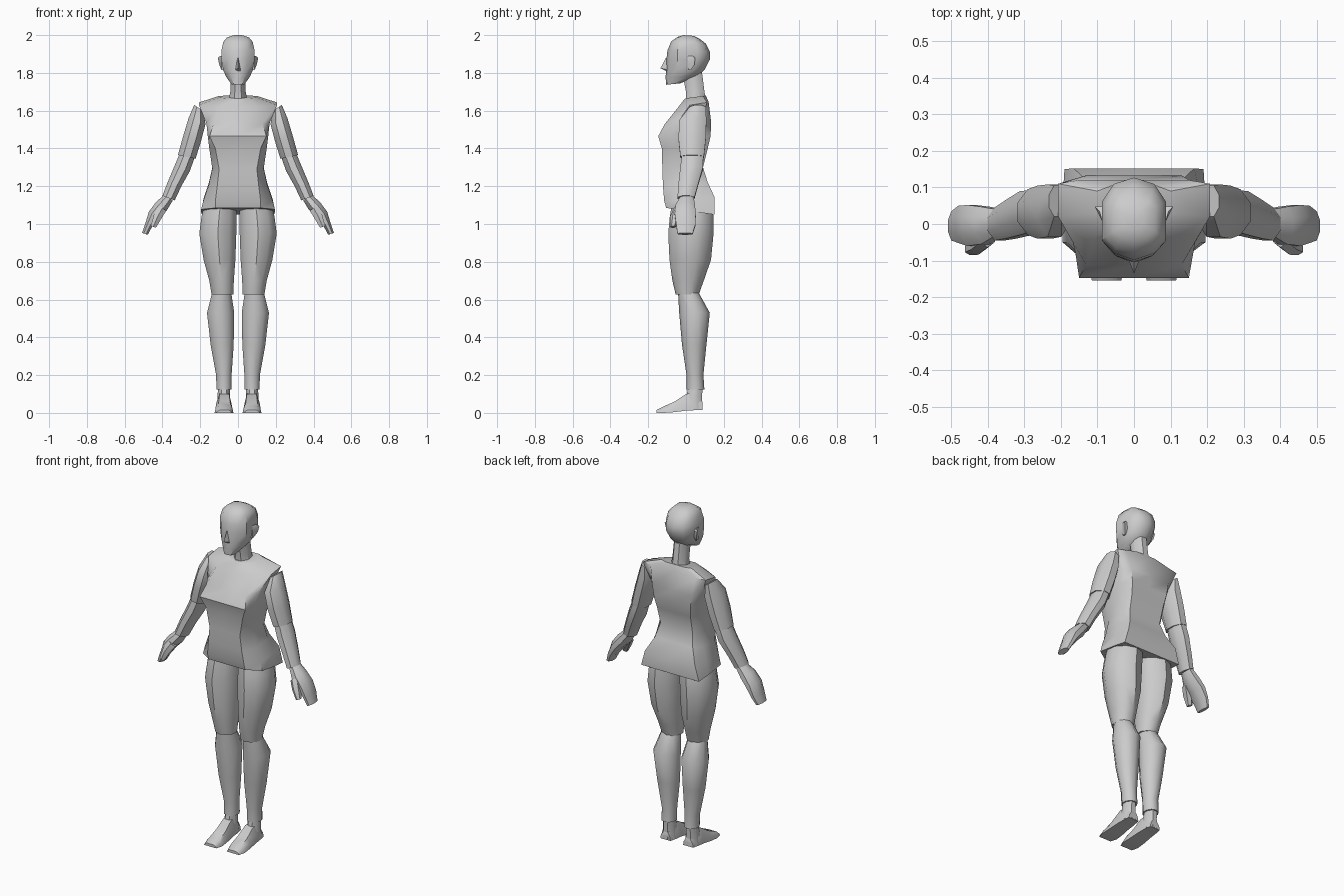
import bpy, bmesh, math

skin = bpy.data.materials.new("light_grey")
skin.diffuse_color = (0.6, 0.6, 0.6, 1)


def loft(name, rings, mirror=False, angle=40):
    """Skin a list of equal-length point rings and cap both ends."""
    bm = bmesh.new()
    loops = [[bm.verts.new(p) for p in ring] for ring in rings]
    n = len(loops[0])
    for a, b in zip(loops, loops[1:]):
        for i in range(n):
            j = (i + 1) % n
            bm.faces.new((a[i], a[j], b[j], b[i]))
    bm.faces.new(loops[0])
    bm.faces.new(loops[-1])
    bmesh.ops.recalc_face_normals(bm, faces=bm.faces)
    me = bpy.data.meshes.new(name)
    bm.to_mesh(me)
    bm.free()
    ob = bpy.data.objects.new(name, me)
    bpy.context.collection.objects.link(ob)
    me.materials.append(skin)
    bpy.ops.object.select_all(action='DESELECT')
    bpy.context.view_layer.objects.active = ob
    ob.select_set(True)
    bpy.ops.object.shade_smooth_by_angle(angle=math.radians(angle))
    if mirror:
        ob.modifiers.new("mirror", 'MIRROR').use_mirror_merge = False
    return ob


def body_ring(zf, zb, yf, yb, fw, sw, bw, y1, y2, keel=0.0):
    """Ten-sided ring: flat front and back, two side points, tilted from zf to zb."""
    half = [(fw, yf + keel), (sw, y1), (sw, y2), (bw, yb - keel)]
    pts = [(0, yf)] + half + [(0, yb)] + [(-x, y) for x, y in reversed(half)]
    return [(x, y, zf + (zb - zf) * (y - yf) / (yb - yf)) for x, y in pts]


def limb_ring(x0, z0, x1, z1, y0, y1, n=8):
    """Oval ring spanning x0..x1 and y0..y1, tilted from z0 to z1."""
    pts = []
    for i in range(n):
        a = 2 * math.pi * (i + 0.5) / n
        u = 0.5 + 0.5 * math.cos(a) / math.cos(math.pi / n)
        v = 0.5 + 0.5 * math.sin(a) / math.cos(math.pi / n)
        pts.append((x0 + (x1 - x0) * u, y0 + (y1 - y0) * v, z0 + (z1 - z0) * u))
    return pts


def limb(name, rows, n=8, angle=40):
    return loft(name, [limb_ring(*r, n) for r in rows], True, angle)


# Torso, from hem to neckline
loft("torso", [body_ring(*r) for r in [
    (1.085, 1.05, -0.105, 0.15, 0.12, 0.195, 0.19, -0.05, 0.07),
    (1.12, 1.14, -0.115, 0.152, 0.12, 0.183, 0.165, -0.05, 0.07),
    (1.20, 1.22, -0.122, 0.115, 0.11, 0.155, 0.125, -0.05, 0.06),
    (1.29, 1.30, -0.125, 0.09, 0.10, 0.136, 0.105, -0.05, 0.05),
    (1.40, 1.40, -0.128, 0.115, 0.12, 0.152, 0.11, -0.06, 0.06),
    (1.465, 1.465, -0.147, 0.13, 0.15, 0.160, 0.12, -0.08, 0.07),
    (1.53, 1.54, -0.112, 0.133, 0.13, 0.167, 0.13, -0.05, 0.09),
    (1.62, 1.645, -0.04, 0.12, 0.11, 0.207, 0.15, 0.02, 0.11),
    (1.665, 1.68, -0.005, 0.105, 0.06, 0.10, 0.06, 0.03, 0.09)]])

# Neck
loft("neck", [limb_ring(-w, z, w, z, y0, y1) for w, z, y0, y1 in [
    (0.05, 1.65, 0.0, 0.105), (0.041, 1.70, 0.0, 0.098), (0.04, 1.80, -0.02, 0.085)]])

# Head, from chin to crown
loft("head", [body_ring(*r) for r in [
    (1.737, 1.745, -0.105, -0.03, 0.022, 0.035, 0.02, -0.075, -0.05, 0.006),
    (1.775, 1.785, -0.108, 0.07, 0.035, 0.062, 0.035, -0.055, 0.02, 0.014),
    (1.81, 1.82, -0.106, 0.10, 0.045, 0.078, 0.045, -0.05, 0.045, 0.016),
    (1.87, 1.87, -0.104, 0.126, 0.052, 0.088, 0.056, -0.045, 0.06, 0.018),
    (1.92, 1.91, -0.098, 0.127, 0.054, 0.088, 0.056, -0.045, 0.06, 0.018),
    (1.967, 1.955, -0.078, 0.105, 0.05, 0.078, 0.05, -0.035, 0.055, 0.012),
    (1.99, 1.982, -0.045, 0.07, 0.035, 0.058, 0.04, -0.02, 0.045, 0.008),
    (2.0, 1.996, -0.015, 0.04, 0.012, 0.025, 0.015, 0.0, 0.025, 0.002)]])

# Nose wedge
loft("nose", [[(-w, -0.09, z), (w, -0.09, z), (0, y, z + dz)] for w, y, z, dz in [
    (0.018, -0.104, 1.805, 0.004), (0.018, -0.135, 1.815, 0.01),
    (0.007, -0.106, 1.88, 0.0)]], angle=30)

# Ears
loft("ear", [[(0.078, 0.01, z0), (0.088, 0.01, z0), (x, y, z0), (0.08, y, z0)]
             for x, y, z0 in [(0.086, 0.025, 1.815), (0.10, 0.045, 1.845),
                              (0.107, 0.048, 1.88), (0.094, 0.035, 1.89)]], True)

# Arms: x inner, z inner, x outer, z outer, y front, y back
limb("upper_arm", [
    (0.185, 1.60, 0.232, 1.63, 0.02, 0.105),
    (0.172, 1.53, 0.262, 1.56, -0.035, 0.108),
    (0.195, 1.44, 0.292, 1.46, -0.04, 0.105),
    (0.225, 1.345, 0.318, 1.365, -0.03, 0.095)])
limb("forearm", [
    (0.232, 1.345, 0.308, 1.375, -0.022, 0.092),
    (0.255, 1.28, 0.335, 1.31, -0.03, 0.09),
    (0.30, 1.20, 0.373, 1.22, -0.04, 0.065),
    (0.335, 1.125, 0.40, 1.15, -0.045, 0.045)])
limb("hand", [
    (0.345, 1.125, 0.39, 1.155, -0.03, 0.04),
    (0.375, 1.075, 0.435, 1.115, -0.055, 0.047),
    (0.415, 1.035, 0.472, 1.065, -0.06, 0.052),
    (0.455, 0.985, 0.49, 1.005, -0.052, 0.05),
    (0.478, 0.943, 0.508, 0.953, -0.045, 0.035)])
limb("thumb", [
    (0.38, 1.07, 0.42, 1.10, -0.06, -0.01),
    (0.405, 1.03, 0.445, 1.05, -0.08, -0.03),
    (0.435, 0.98, 0.462, 0.99, -0.083, -0.055)], 6)

# Legs
limb("thigh", [
    (0.008, 1.10, 0.178, 1.10, -0.07, 0.13),
    (0.008, 1.04, 0.193, 1.04, -0.08, 0.14),
    (0.009, 0.95, 0.205, 0.95, -0.088, 0.14),
    (0.014, 0.81, 0.182, 0.81, -0.082, 0.127),
    (0.022, 0.70, 0.152, 0.70, -0.068, 0.09),
    (0.025, 0.628, 0.140, 0.628, -0.052, 0.065)], 10)
limb("shin", [
    (0.037, 0.645, 0.135, 0.645, -0.04, 0.06),
    (0.020, 0.53, 0.164, 0.53, -0.032, 0.122),
    (0.023, 0.36, 0.145, 0.36, -0.018, 0.105),
    (0.034, 0.20, 0.116, 0.20, 0.005, 0.09),
    (0.035, 0.125, 0.114, 0.125, 0.005, 0.095)], 10)

# Ankles and feet
limb("ankle", [
    (0.044, 0.15, 0.106, 0.15, 0.015, 0.088),
    (0.042, 0.08, 0.108, 0.08, 0.0, 0.085),
    (0.036, 0.02, 0.114, 0.02, 0.0, 0.088)])
loft("foot", [[(x0, y, zb), (x1, y, zb), (x1 - 0.004, y, zb + (zt - zb) * 0.5),
               (x1 - 0.02, y, zt), (x0 + 0.015, y, zt), (x0 + 0.004, y, zb + (zt - zb) * 0.5)]
              for y, x0, x1, zb, zt in [
    (0.087, 0.042, 0.108, 0.016, 0.06), (0.04, 0.034, 0.115, 0.014, 0.105),
    (0.0, 0.032, 0.118, 0.012, 0.10), (-0.06, 0.027, 0.122, 0.004, 0.06),
    (-0.115, 0.024, 0.124, 0.0, 0.036), (-0.155, 0.035, 0.115, 0.0, 0.016)]], True, 50)
